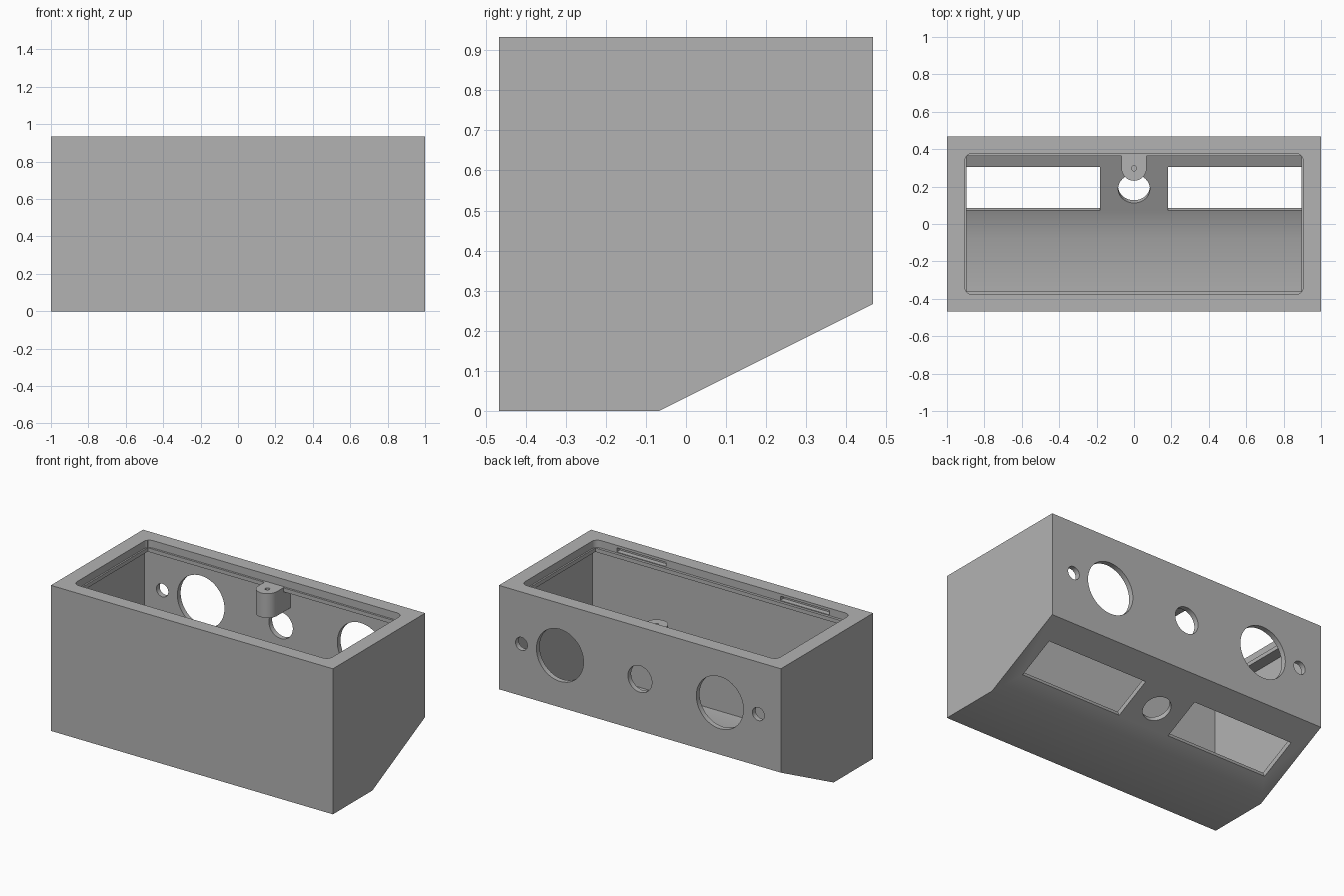
import bpy, bmesh, math
from mathutils import Matrix, Vector

cube = bpy.data.objects.get("Cube")
if cube:
    bpy.data.objects.remove(cube, do_unlink=True)

grey = bpy.data.materials.new("grey plastic")
grey.use_nodes = True
grey.diffuse_color = (0.45, 0.45, 0.45, 1)
grey.node_tree.nodes["Principled BSDF"].inputs["Base Color"].default_value = grey.diffuse_color


def prism(name, points, start, depth):
    """Solid made by sweeping a polygon of 3D points along a vector."""
    bm = bmesh.new()
    face = bm.faces.new([bm.verts.new(Vector(p) + Vector(start)) for p in points])
    swept = bmesh.ops.extrude_face_region(bm, geom=[face])["geom"]
    moved = [v for v in swept if isinstance(v, bmesh.types.BMVert)]
    bmesh.ops.translate(bm, verts=moved, vec=depth)
    bmesh.ops.recalc_face_normals(bm, faces=bm.faces)
    mesh = bpy.data.meshes.new(name)
    bm.to_mesh(mesh)
    bm.free()
    mesh.materials.append(grey)
    obj = bpy.data.objects.new(name, mesh)
    bpy.context.collection.objects.link(obj)
    return obj


def side_prism(name, profile, half):
    return prism(name, [(0, y, z) for y, z in profile], (-half, 0, 0), (2 * half, 0, 0))


def box(name, x, y, z):
    pts = [(x[0], y[0], 0), (x[1], y[0], 0), (x[1], y[1], 0), (x[0], y[1], 0)]
    return prism(name, pts, (0, 0, z[0]), (0, 0, z[1] - z[0]))


def arc(cx, cy, r, a0, a1, n):
    angles = [math.radians(a0 + (a1 - a0) * i / n) for i in range(n + 1)]
    return [(cx + r * math.cos(a), cy + r * math.sin(a), 0) for a in angles]


def cylinder(name, r, depth, matrix):
    obj = prism(name, arc(0, 0, r, 0, 352.5, 47), (0, 0, -depth / 2), (0, 0, depth))
    obj.data.transform(matrix)
    return obj


def cut(target, cutters):
    for c in cutters:
        c.hide_render = True
        mod = target.modifiers.new("cut", "BOOLEAN")
        mod.operation, mod.solver, mod.object = "DIFFERENCE", "EXACT", c
    bpy.context.view_layer.update()
    graph = bpy.context.evaluated_depsgraph_get()
    target_mesh = bpy.data.meshes.new_from_object(target.evaluated_get(graph))
    target.modifiers.clear()
    target.data = target_mesh
    for c in cutters:
        bpy.data.objects.remove(c, do_unlink=True)


def shade(obj):
    bpy.ops.object.select_all(action="DESELECT")
    obj.select_set(True)
    bpy.context.view_layer.objects.active = obj
    bpy.ops.object.shade_smooth_by_angle(angle=math.radians(30))


# Outer shell with sloping underside
W, D, H, T = 1.0, 0.467, 0.933, 0.033
LEDGE, LIP = 0.885, 0.86
shell = side_prism("enclosure_shell",
                   [(-D, 0), (-0.067, 0), (D, 0.267), (D, H), (-D, H)], W)

# Thin-walled cavity below the lip, following the slope
cutters = [side_prism("cavity", [(T - D, T), (-0.075, T), (D - T, 0.287),
                                 (D - T, LIP), (T - D, LIP)], W - T)]

# Lip opening, and the rounded seat for a lid above it
cutters.append(box("lip_opening", (-0.895, 0.895), (-0.36, 0.364), (0.8, 1.0)))
seat = []
for sx, sy, a in ((1, 1, 0), (-1, 1, 90), (-1, -1, 180), (1, -1, 270)):
    seat += arc(sx * 0.865, sy * 0.337, 0.04, a, a + 90, 8)
cutters.append(prism("lid_seat", seat, (0, 0, LEDGE), (0, 0, 0.2)))

# Snap slots in the front of the seat
for x in (-0.58, 0.58):
    cutters.append(box("snap_slot", (x - 0.175, x + 0.175), (-0.41, -0.34), (0.89, 0.917)))

# Round holes in the back wall
to_back = Matrix.Rotation(math.radians(90), 4, "X")
for x, r in ((0, 0.085), (0.567, 0.167), (-0.567, 0.167), (0.84, 0.042), (-0.84, 0.042)):
    cutters.append(cylinder("back_hole", r, 0.12, Matrix.Translation((x, D, 0.6)) @ to_back))

# Two windows and a hole, square to the slope
tilt = Matrix.Translation((0, 0.203, 0.135)) @ Matrix.Rotation(math.atan(0.5), 4, "X")
for x in ((0.182, 0.9), (-0.9, -0.182)):
    window = box("slope_window", x, (-0.131, 0.131), (-0.06, 0.06))
    window.data.transform(tilt)
    cutters.append(window)
cutters.append(cylinder("slope_hole", 0.085, 0.12, tilt))
cut(shell, cutters)
shade(shell)

# Screw boss on the back wall
boss = prism("screw_boss", arc(0, 0.298, 0.067, 180, 360, 24) +
             [(0.067, 0.445, 0), (-0.067, 0.445, 0)], (0, 0, 0.73), (0, 0, LEDGE - 0.729))
cut(boss, [cylinder("screw_hole", 0.014, 0.24, Matrix.Translation((0, 0.298, 0.89)))])
shade(boss)
